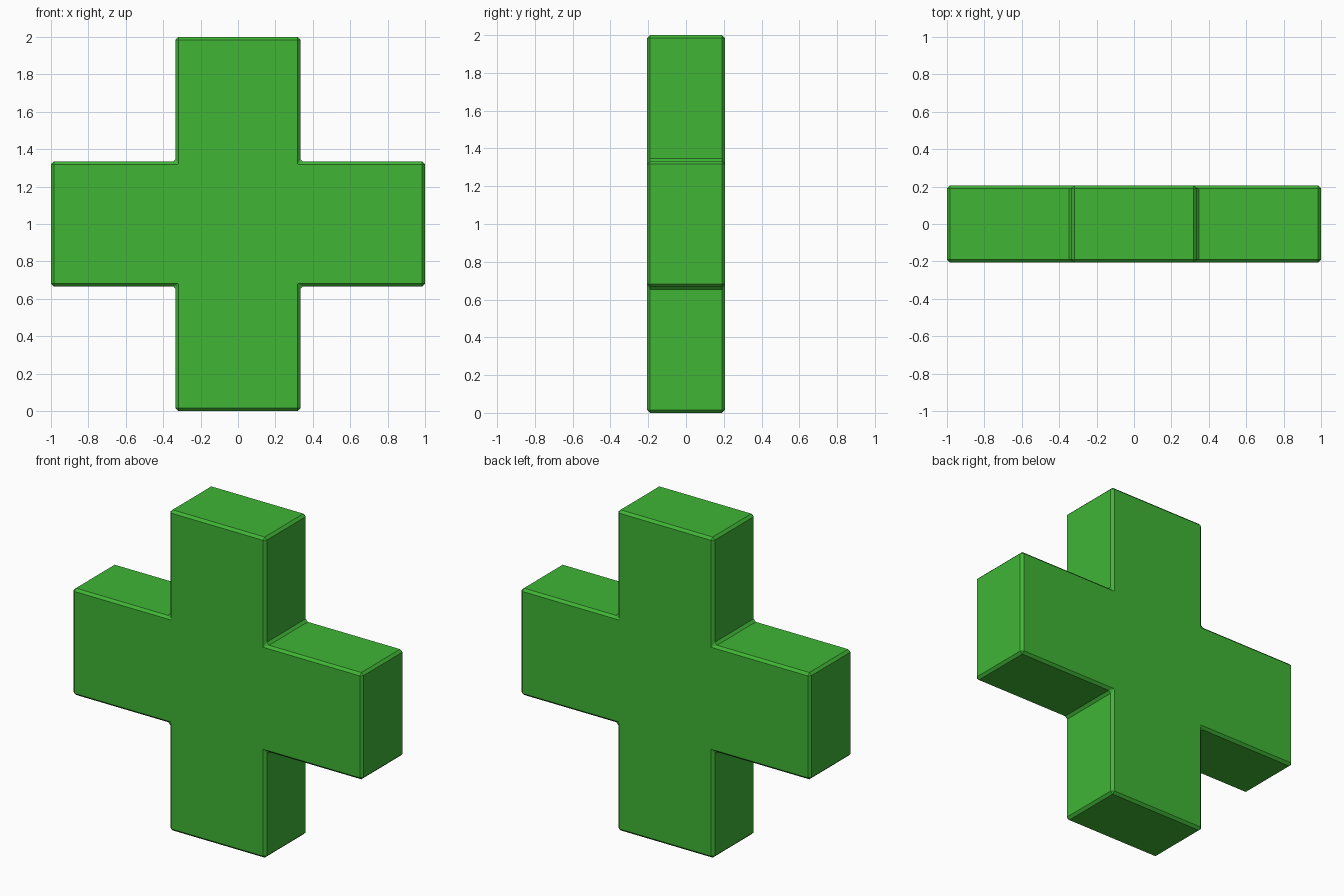
import bpy, bmesh

if "Cube" in bpy.data.objects:
    bpy.data.objects.remove(bpy.data.objects["Cube"])

HALF, ARM, DEPTH, BEVEL = 1.0, 0.333, 0.206, 0.015

# One quadrant of the plus outline, rotated four times about the centre
quadrant = [(HALF, -ARM), (HALF, ARM), (ARM, ARM)]
outline = []
x_axis, y_axis = (1, 0), (0, 1)
for _ in range(4):
    for a, b in quadrant:
        outline.append((a * x_axis[0] + b * y_axis[0], a * x_axis[1] + b * y_axis[1]))
    x_axis, y_axis = y_axis, (-x_axis[0], -x_axis[1])

# Extrude the outline along y into a solid
bm = bmesh.new()
face = bm.faces.new([bm.verts.new((x, -DEPTH, z + HALF)) for x, z in outline])
extruded = bmesh.ops.extrude_face_region(bm, geom=[face], use_keep_orig=True)
moved = [v for v in extruded["geom"] if isinstance(v, bmesh.types.BMVert)]
bmesh.ops.translate(bm, verts=moved, vec=(0, 2 * DEPTH, 0))
bmesh.ops.recalc_face_normals(bm, faces=bm.faces)
mesh = bpy.data.meshes.new("plus_block")
bm.to_mesh(mesh)
bm.free()

block = bpy.data.objects.new("plus_block", mesh)
bpy.context.collection.objects.link(block)

# Narrow chamfer on every edge, inner corners included
bevel = block.modifiers.new("edge_chamfer", "BEVEL")
bevel.width = BEVEL
bevel.segments = 1
bevel.limit_method = "ANGLE"

# Green finish
green = bpy.data.materials.new("green")
green.diffuse_color = (0.05, 0.46, 0.036, 1)
green.use_nodes = True
green.node_tree.nodes["Principled BSDF"].inputs["Base Color"].default_value = green.diffuse_color
mesh.materials.append(green)
